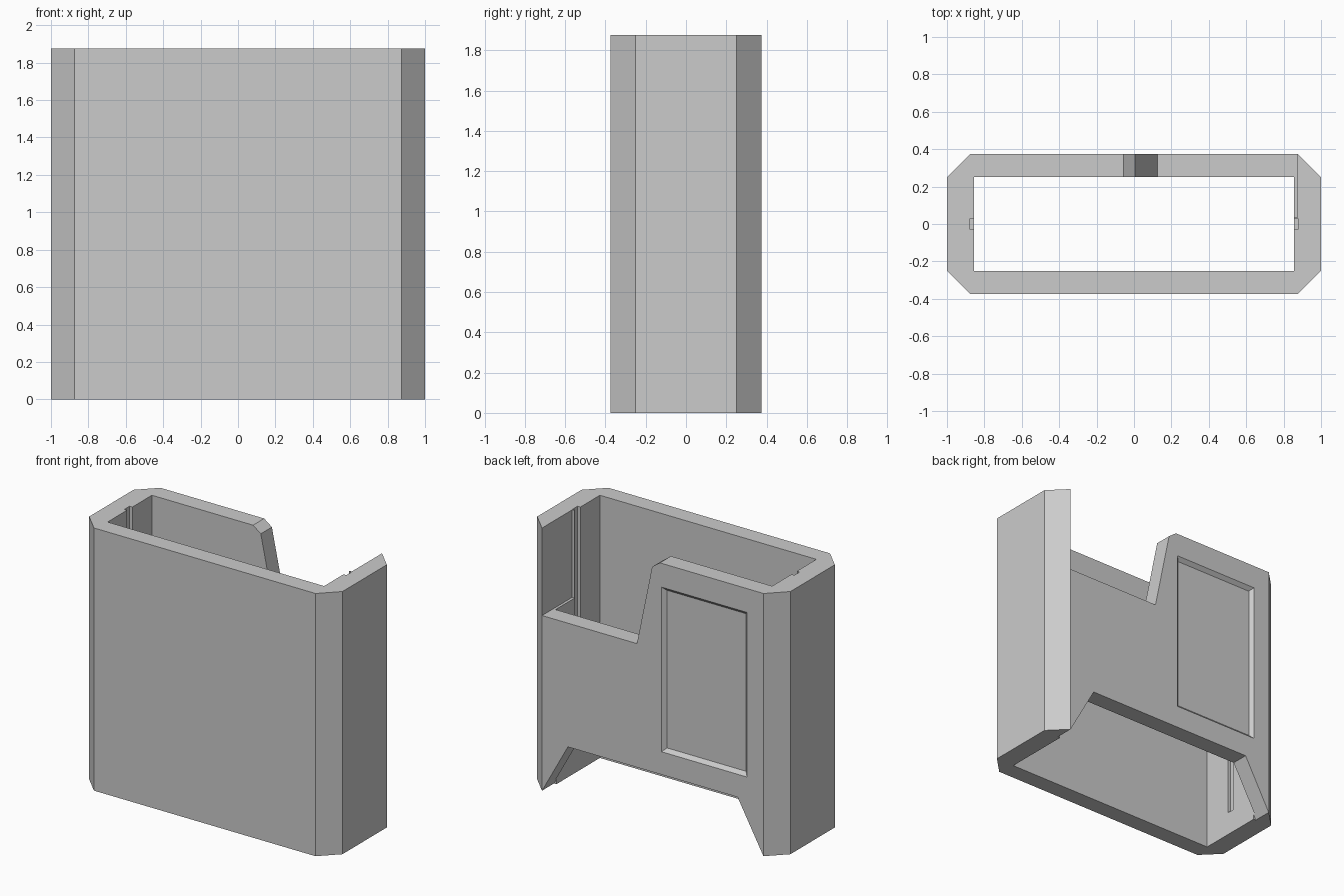
import bpy
import bmesh

cube = bpy.data.objects.get("Cube")
if cube:
    bpy.data.objects.remove(cube, do_unlink=True)

HEIGHT = 1.875
grey = bpy.data.materials.new("plain_grey")
grey.use_nodes = True
colour = (0.6, 0.6, 0.6, 1)
grey.diffuse_color = colour
grey.node_tree.nodes["Principled BSDF"].inputs["Base Color"].default_value = colour


def loft(name, start, end):
    """Closed solid between two matching rings of points."""
    bm = bmesh.new()
    a = [bm.verts.new(p) for p in start]
    b = [bm.verts.new(p) for p in end]
    bm.faces.new(a)
    bm.faces.new(b)
    for i in range(len(a)):
        j = (i + 1) % len(a)
        bm.faces.new((a[i], a[j], b[j], b[i]))
    bmesh.ops.recalc_face_normals(bm, faces=bm.faces)
    mesh = bpy.data.meshes.new(name)
    bm.to_mesh(mesh)
    bm.free()
    mesh.materials.append(grey)
    obj = bpy.data.objects.new(name, mesh)
    bpy.context.collection.objects.link(obj)
    return obj


def upright(name, outline, low, high):
    return loft(name, [(x, y, low) for x, y in outline], [(x, y, high) for x, y in outline])


def crosswise(name, outline, front, back):
    return loft(name, [(x, front, z) for x, z in outline], [(x, back, z) for x, z in outline])


def rect(x0, x1, y0, y1):
    return [(x0, y0), (x1, y0), (x1, y1), (x0, y1)]


# Sleeve body with chamfered corners
quarter = [(1, 0.25), (0.875, 0.375)]
half = quarter + [(-x, y) for x, y in reversed(quarter)]
body = upright("sleeve_body", half + [(-x, -y) for x, y in half], 0, HEIGHT)

# Open hollow running right through
cutters = [upright("hollow_cutter", rect(-0.855, 0.855, -0.25, 0.25), -0.1, 2)]

# Guide grooves in both side walls
for side in (-1, 1):
    cutters.append(upright("groove_cutter", rect(side * 0.84, side * 0.877, -0.03, 0.03), 0.17, 2))

# Upper window in the back wall
window = [(-0.056, 2), (-0.056, HEIGHT), (0.005, 1.83), (0.125, 1.25), (0.874, 1.25), (0.874, 2)]
cutters.append(crosswise("window_cutter", window, 0.035, 0.5))

# Lower trapezoid opening in the back wall
opening = [(-0.874, 0), (-0.67, 0.367), (0.67, 0.367), (0.874, 0), (0.874, -0.1), (-0.874, -0.1)]
cutters.append(crosswise("opening_cutter", opening, 0.24, 0.5))

# Recessed label panel with bevelled rim
rings = []
for depth in (0.025, -0.025):
    r = rect(-0.744 + depth, -0.07 - depth, 0.53 + depth, 1.705 - depth)
    rings.append([(x, 0.375 - depth, z) for x, z in r])
cutters.append(loft("panel_cutter", *rings))

# Carve the body and discard the cutters
bpy.context.view_layer.objects.active = body
for cutter in cutters:
    cutter.hide_render = True
    mod = body.modifiers.new("carve", 'BOOLEAN')
    mod.operation = 'DIFFERENCE'
    mod.solver = 'EXACT'
    mod.object = cutter
    bpy.ops.object.modifier_apply(modifier=mod.name)
    bpy.data.objects.remove(cutter, do_unlink=True)
